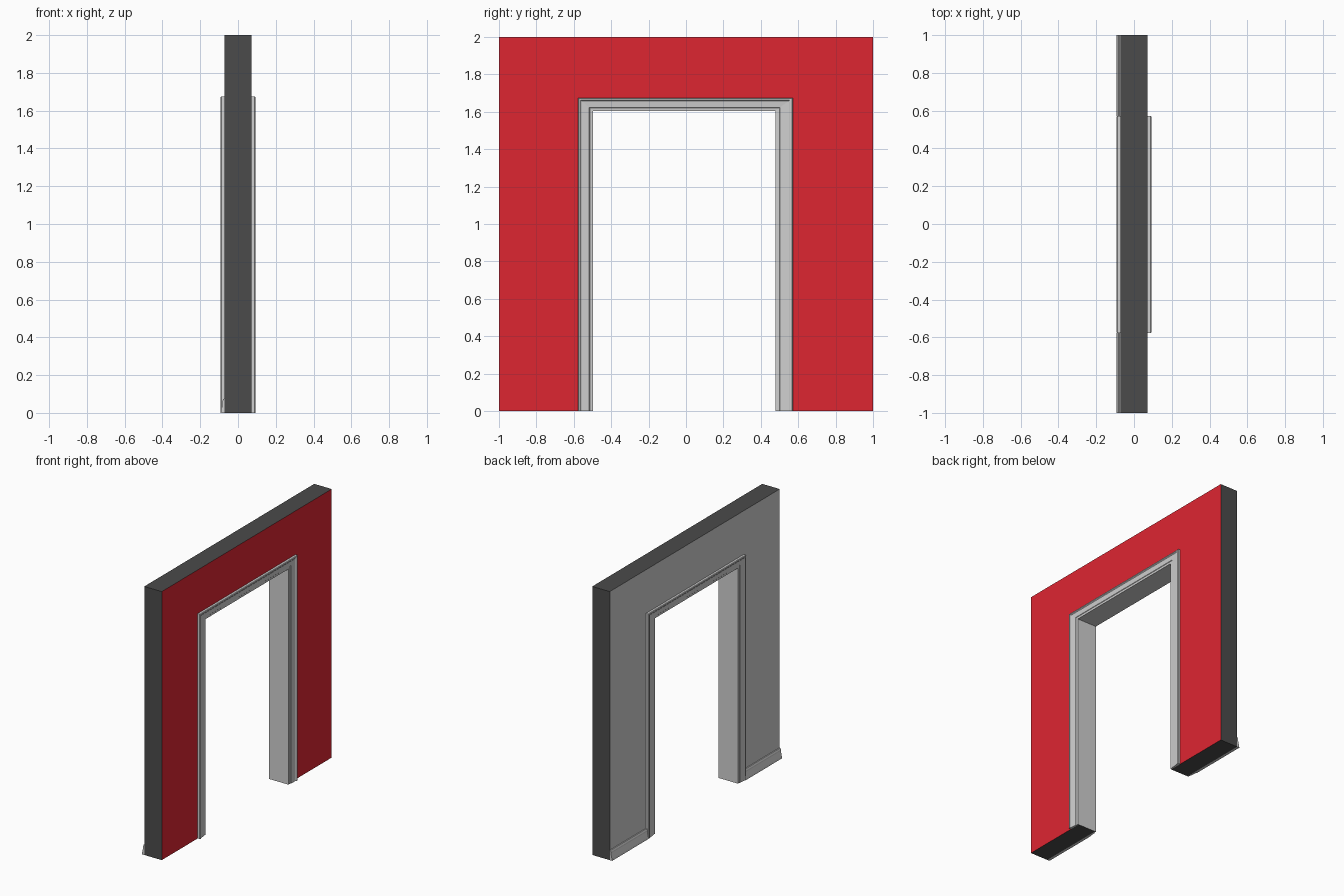
import bpy, bmesh

if "Cube" in bpy.data.objects:
    bpy.data.objects.remove(bpy.data.objects["Cube"])


def material(name, rgb):
    m = bpy.data.materials.new(name)
    m.diffuse_color = (*rgb, 1.0)
    m.use_nodes = True
    m.node_tree.nodes["Principled BSDF"].inputs["Base Color"].default_value = m.diffuse_color
    return m


RED = material("red_paint", (0.73, 0.019, 0.031))
GREY = material("light_grey", (0.63, 0.63, 0.63))
DARK = material("dark_grey", (0.07, 0.07, 0.07))

T = 0.072                                # half wall thickness
Y0, Y1, ZTOP = -0.497, 0.478, 1.605      # door opening
O0, O1, OTOP = -0.577, 0.572, 1.675      # outer edge of the door trim


def loft(name, sections, mats):
    """Join equal closed cross-sections into a capped solid."""
    bm = bmesh.new()
    rings = [[bm.verts.new(p) for p in s] for s in sections]
    for a, b in zip(rings, rings[1:]):
        for i in range(len(a)):
            j = (i + 1) % len(a)
            bm.faces.new((a[i], a[j], b[j], b[i]))
    bm.faces.new(rings[0])
    bm.faces.new(rings[-1])
    bmesh.ops.recalc_face_normals(bm, faces=bm.faces[:])
    mesh = bpy.data.meshes.new(name)
    bm.to_mesh(mesh)
    bm.free()
    for m in mats:
        mesh.materials.append(m)
    ob = bpy.data.objects.new(name, mesh)
    bpy.context.collection.objects.link(ob)
    return ob


# Wall with door opening: red front, grey back and reveal, dark outer edges
outline = [(-1, 0), (-1, 2), (1, 2), (1, 0),
           (Y1, 0), (Y1, ZTOP), (Y0, ZTOP), (Y0, 0)]
wall = loft("wall", [[(x, y, z) for y, z in outline] for x in (-T, T)],
            [RED, GREY, DARK])
for f in wall.data.polygons:
    inside = abs(f.center.y) < 0.6 and f.center.z > 0.1 and f.center.z < 1.7
    if f.normal.x > 0.9:
        f.material_index = 0
    elif f.normal.x < -0.9 or inside:
        f.material_index = 1
    else:
        f.material_index = 2

# Door trim on both sides: (fraction from inner to outer edge, depth)
profile = [(0, 0), (0, 0.008), (0.22, 0.009), (0.26, 0.012), (0.76, 0.015),
           (0.84, 0.020), (0.95, 0.020), (1, 0.016), (1, 0)]
for name, s in (("front_door_trim", 1), ("back_door_trim", -1)):
    sections = []
    for inner, outer in (((Y0, 0), (O0, 0)), ((Y0, ZTOP), (O0, OTOP)),
                         ((Y1, ZTOP), (O1, OTOP)), ((Y1, 0), (O1, 0))):
        sections.append([(s * (T + d),
                          inner[0] + t * (outer[0] - inner[0]),
                          inner[1] + t * (outer[1] - inner[1]))
                         for t, d in profile])
    loft(name, sections, [GREY])

# Skirting boards on the back: (depth, height)
skirt = [(0, 0), (0.020, 0), (0.018, 0.012), (0.009, 0.052),
         (0.010, 0.062), (0.006, 0.074), (0, 0.075)]
for name, a, b in (("left_skirting", -1, O0), ("right_skirting", O1, 1)):
    loft(name, [[(-T - d, y, z) for d, z in skirt] for y in (a, b)], [GREY])
